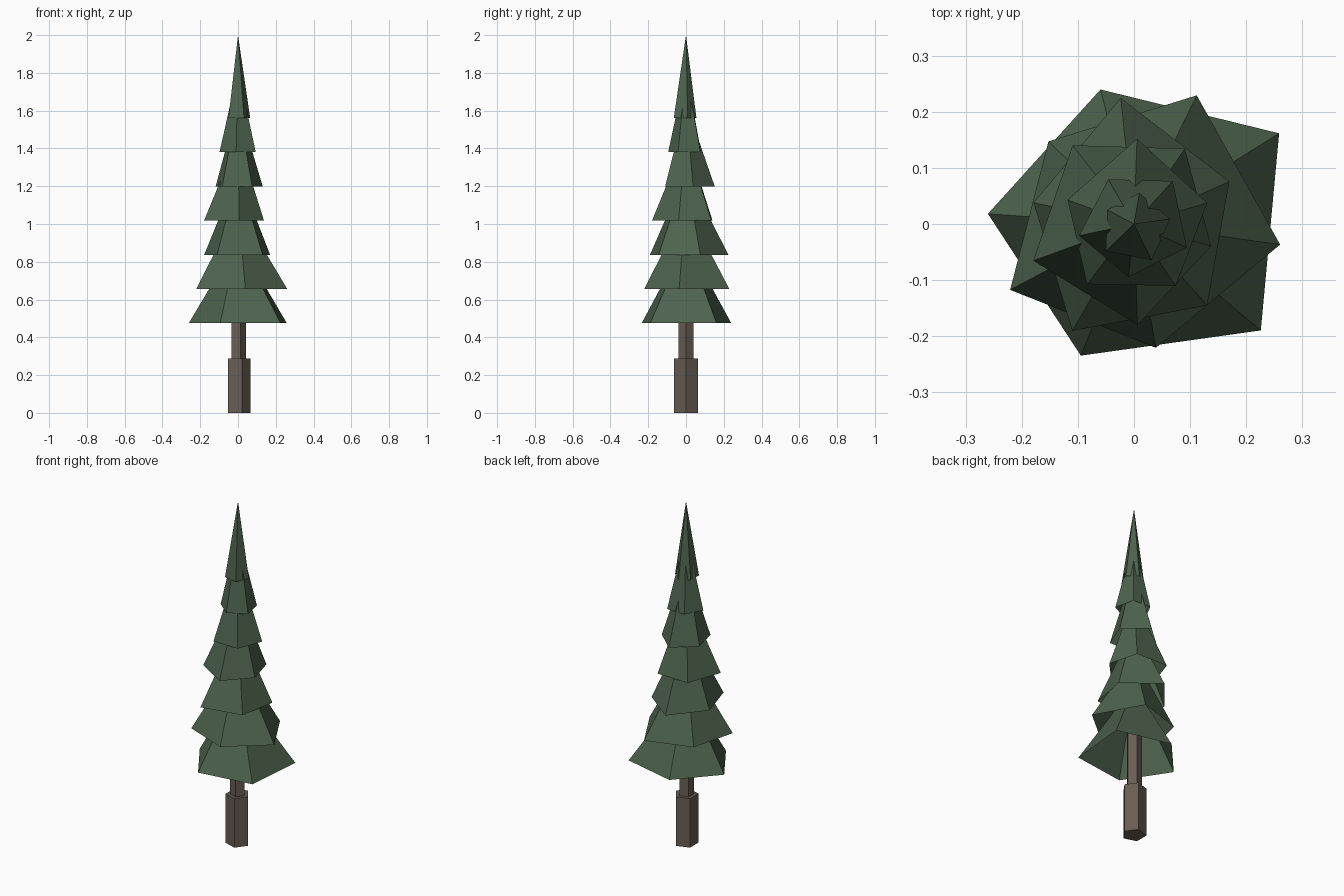
import bpy
from math import cos, sin, radians

if "Cube" in bpy.data.objects:
    bpy.data.objects.remove(bpy.data.objects["Cube"])


def material(name, rgb):
    m = bpy.data.materials.new(name)
    m.diffuse_color = (*rgb, 1)
    m.use_nodes = True
    m.node_tree.nodes["Principled BSDF"].inputs["Base Color"].default_value = m.diffuse_color
    return m


def add_mesh(name, verts, faces, mat):
    me = bpy.data.meshes.new(name)
    me.from_pydata(verts, [], faces)
    me.materials.append(mat)
    ob = bpy.data.objects.new(name, me)
    bpy.context.collection.objects.link(ob)
    return ob


def ring(radii, start, z):
    return [(r * cos(radians(start + 72 * i)), r * sin(radians(start + 72 * i)), z)
            for i, r in enumerate(radii)]


green = material("needles", (0.075, 0.125, 0.075))
brown = material("bark", (0.14, 0.11, 0.09))


# Five-sided trunk sections: thick foot and thinner stem
def trunk(name, r, z0, z1):
    verts = ring([r] * 5, 0, z0) + ring([r] * 5, 0, z1)
    sides = [(i, (i + 1) % 5, (i + 1) % 5 + 5, i + 5) for i in range(5)]
    add_mesh(name, verts, sides + [(4, 3, 2, 1, 0), (5, 6, 7, 8, 9)], brown)


trunk("trunk_foot", 0.066, 0, 0.287)
trunk("trunk_stem", 0.043, 0.287, 0.68)

# Open five-sided cones with uneven rims, each turned 32 degrees from the last
tiers = [
    (0.305, 0.247, 0.261, 0.253, 0.295),
    (0.255, 0.212, 0.250, 0.224, 0.263),
    (0.226, 0.183, 0.220, 0.195, 0.186),
    (0.178, 0.191, 0.180, 0.143, 0.162),
    (0.126, 0.136, 0.133, 0.136, 0.152),
    (0.100, 0.095, 0.103, 0.103, 0.092),
    (0.070, 0.072, 0.065, 0.056, 0.054),
]
for k, radii in enumerate(tiers):
    z = 0.475 + 0.181 * k
    verts = ring(radii, 32 * (k + 1), z) + [(0, 0, z + 0.439)]
    add_mesh(f"foliage_tier_{k + 1}", verts,
             [(i, (i + 1) % 5, 5) for i in range(5)], green)
